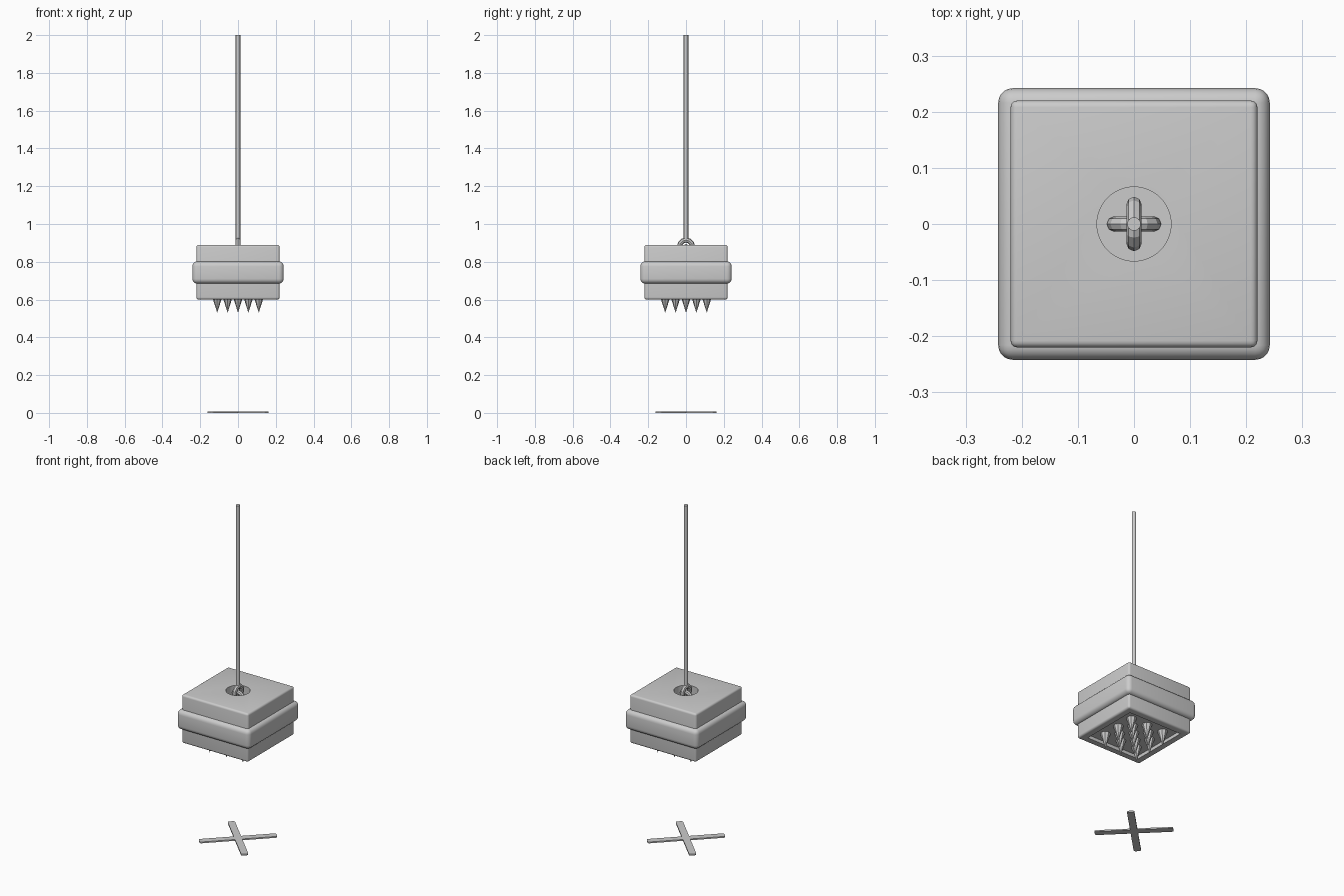
import bpy, bmesh, math
from mathutils import Matrix, Vector

if "Cube" in bpy.data.objects:
    bpy.data.objects.remove(bpy.data.objects["Cube"], do_unlink=True)

GREY = (0.6, 0.6, 0.6, 1.0)
grey = bpy.data.materials.new("plain grey")
grey.use_nodes = True
grey.diffuse_color = GREY
grey.node_tree.nodes["Principled BSDF"].inputs["Base Color"].default_value = GREY


def finish(bm, name, smooth=None):
    """Turn a bmesh into a named object, smooth below the given angle."""
    mesh = bpy.data.meshes.new(name)
    bm.to_mesh(mesh)
    bm.free()
    mesh.materials.append(grey)
    obj = bpy.data.objects.new(name, mesh)
    bpy.context.collection.objects.link(obj)
    if smooth:
        smooth_object(obj, smooth)
    return obj


def smooth_object(obj, degrees):
    bpy.ops.object.select_all(action="DESELECT")
    obj.select_set(True)
    bpy.context.view_layer.objects.active = obj
    bpy.ops.object.shade_smooth_by_angle(angle=math.radians(degrees))


def box(name, size, z, bevel=0, segments=1, turn=0, smooth=None):
    bm = bmesh.new()
    bmesh.ops.create_cube(bm, size=1)
    bmesh.ops.scale(bm, vec=Vector(size), verts=bm.verts)
    if bevel:
        bmesh.ops.bevel(bm, geom=bm.edges[:], offset=bevel, segments=segments,
                        profile=0.5, affect="EDGES")
    move = Matrix.Translation((0, 0, z)) @ Matrix.Rotation(math.radians(turn), 4, "Z")
    bm.transform(move)
    return finish(bm, name, smooth)


def cone(name, r_low, r_top, z_low, z_top, sides, x=0, y=0, smooth=None):
    bm = bmesh.new()
    bmesh.ops.create_cone(bm, cap_ends=True, segments=sides, radius1=r_low,
                          radius2=r_top, depth=z_top - z_low)
    bm.transform(Matrix.Translation((x, y, (z_low + z_top) / 2)))
    return finish(bm, name, smooth)


def ring(name, z, turn, major=0.035, minor=0.0135, around=12, section=8):
    """Upright chain link: a small circle spun about the y axis, then turned."""
    bm = bmesh.new()
    circle = bmesh.ops.create_circle(
        bm, segments=section, radius=minor,
        matrix=Matrix.Translation((major, 0, 0)))
    bmesh.ops.spin(bm, geom=circle["verts"] + bm.edges[:], cent=(0, 0, 0),
                   axis=(0, 1, 0), angle=math.tau, steps=around)
    # The section must stand across the spin direction
    bmesh.ops.remove_doubles(bm, verts=bm.verts, dist=0.0001)
    bmesh.ops.recalc_face_normals(bm, faces=bm.faces)
    bm.transform(Matrix.Translation((0, 0, z)) @ Matrix.Rotation(math.radians(turn), 4, "Z"))
    return finish(bm, name)


# Weight block, hollowed at the top for the links and below for the spikes
block = box("weight_block", (0.44, 0.44, 0.29), 0.745, bevel=0.012, segments=4)
cutters = [cone("link_well_cutter", 0.066, 0.066, 0.84, 0.95, 48),
           box("spike_tray_cutter", (0.356, 0.356, 0.08), 0.58)]
for cutter in cutters:
    cut = block.modifiers.new(cutter.name, "BOOLEAN")
    cut.operation = "DIFFERENCE"
    cut.solver = "EXACT"
    cut.object = cutter
    cutter.hide_render = True
bpy.context.view_layer.update()
carved = bpy.data.meshes.new_from_object(
    block.evaluated_get(bpy.context.evaluated_depsgraph_get()))
block.modifiers.clear()
block.data = carved
for cutter in cutters:
    bpy.data.objects.remove(cutter, do_unlink=True)
smooth_object(block, 35)

# Rounded band around the block
box("middle_band", (0.484, 0.484, 0.117), 0.743, bevel=0.026, segments=5, smooth=35)

# Crossed chain links and the hanging rod
ring("lower_link", 0.845, 0)
ring("upper_link", 0.88, 90)
cone("hanging_rod", 0.012, 0.012, 0.905, 2.0, 16, smooth=35)

# Spikes: a three by three grid with four more between
STEP = 0.055
for i in range(-2, 3):
    for j in range(-2, 3):
        if i % 2 == j % 2:
            cone("spike", 0.029, 0, 0.53, 0.622, 8, i * STEP, j * STEP).data.transform(
                Matrix.Translation((0, 0, 1.152)) @ Matrix.Scale(-1, 4, (0, 0, 1)))

# Spikes were mirrored to point down, so turn their faces outward again
for obj in bpy.data.objects:
    if obj.name.startswith("spike"):
        obj.data.flip_normals()

# Flat cross marker on the ground
for side, turn in (("first", 45), ("second", -45)):
    bm = bmesh.new()
    bmesh.ops.create_cube(bm, size=1)
    bmesh.ops.scale(bm, vec=(0.428, 0.04, 0.008), verts=bm.verts)
    upright = [e for e in bm.edges
               if abs(e.verts[0].co.z - e.verts[1].co.z) > 0.001]
    bmesh.ops.bevel(bm, geom=upright, offset=0.01, segments=3, profile=0.5,
                    affect="EDGES")
    bm.transform(Matrix.Translation((0, 0, 0.004))
                 @ Matrix.Rotation(math.radians(turn), 4, "Z"))
    finish(bm, side + "_cross_bar")
